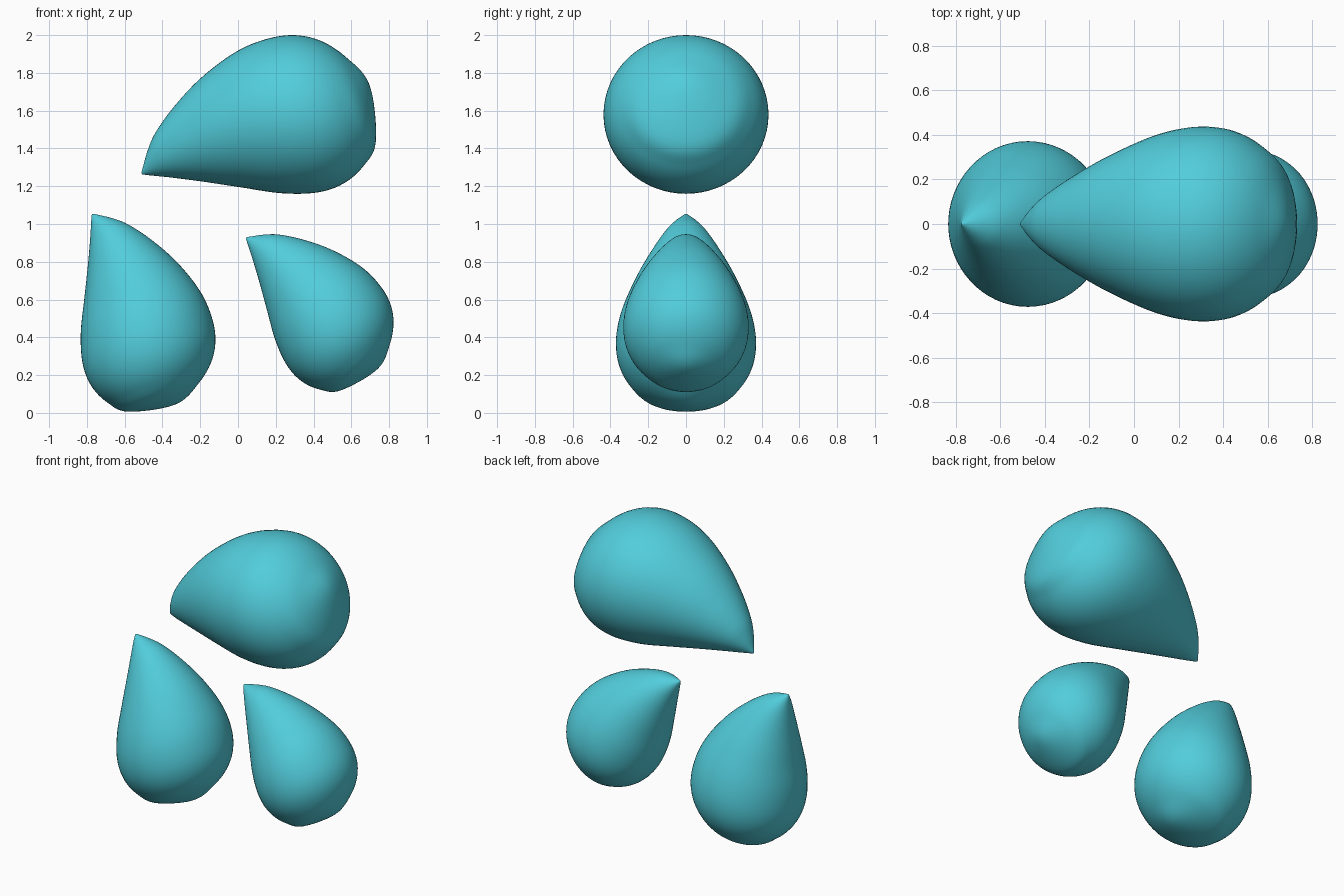
import bpy, bmesh, math
from mathutils import Vector

if "Cube" in bpy.data.objects:
    bpy.data.objects.remove(bpy.data.objects["Cube"])

teal = bpy.data.materials.new("teal")
teal.diffuse_color = (0.084, 0.61, 0.71, 1)
teal.use_nodes = True
teal.node_tree.nodes["Principled BSDF"].inputs["Base Color"].default_value = teal.diffuse_color

# Outline of the large drop in x, z: tip, convex edge, blunt pole, concave edge back to tip
TIP, POLE = (-0.51, 1.268), (0.697, 1.735)
UPPER = [(-0.505, 1.295), (-0.478, 1.39), (-0.436, 1.485), (-0.34, 1.62), (-0.20, 1.77),
         (-0.03, 1.90), (0.12, 1.97), (0.28, 2.0), (0.43, 1.973), (0.57, 1.885)]
LOWER = [(-0.495, 1.261), (-0.43, 1.254), (-0.345, 1.245), (-0.19, 1.225), (0.01, 1.195),
         (0.23, 1.163), (0.42, 1.167), (0.56, 1.215), (0.665, 1.308), (0.73, 1.44)]
CENTRE = Vector((0.305, 1.575))
SIDES, STEPS = 64, 6


def spline(points, steps):
    """Closed Catmull-Rom curve through the points."""
    p, n, out = [Vector(q) for q in points], len(points), []
    for i in range(n):
        a, b, c, d = (p[(i + k) % n] for k in (-1, 0, 1, 2))
        for s in range(steps):
            t = s / steps
            out.append(0.5 * (2 * b + (c - a) * t + (2 * a - 5 * b + 4 * c - d) * t ** 2
                              + (3 * b - a - 3 * c + d) * t ** 3))
    return out


outline = spline([TIP] + UPPER + [POLE] + LOWER[::-1], STEPS)
half = len(outline) // 2


def drop(name, centre, scale, degrees):
    """Round rings spanning the two edges of the outline, turned and scaled about the head."""
    ang = math.radians(degrees)
    ca, sa = math.cos(ang), math.sin(ang)

    def place(q, y):
        d = (q - CENTRE) * scale
        return (centre[0] + d.x * ca - d.y * sa, y * scale, centre[1] + d.x * sa + d.y * ca)

    bm = bmesh.new()
    rings = []
    for i in range(1, half):
        a, b = outline[i], outline[-i]
        mid, arm = (a + b) / 2, (a - b) / 2
        ring = []
        for k in range(SIDES):
            u = 2 * math.pi * k / SIDES
            ring.append(bm.verts.new(place(mid + arm * math.cos(u),
                                           arm.length * 1.015 * math.sin(u))))
        rings.append(ring)
    tip = bm.verts.new(place(outline[0], 0))
    pole = bm.verts.new(place(outline[half], 0))
    for k in range(SIDES):
        j = (k + 1) % SIDES
        bm.faces.new((tip, rings[0][k], rings[0][j]))
        bm.faces.new((pole, rings[-1][j], rings[-1][k]))
        for r, s in zip(rings, rings[1:]):
            bm.faces.new((r[k], s[k], s[j], r[j]))
    bmesh.ops.recalc_face_normals(bm, faces=bm.faces)
    for f in bm.faces:
        f.smooth = True
    me = bpy.data.meshes.new(name)
    bm.to_mesh(me)
    bm.free()
    me.materials.append(teal)
    bpy.context.collection.objects.link(bpy.data.objects.new(name, me))


drop("large_drop", CENTRE, 1.0, 0)
drop("left_drop", (-0.48, 0.372), 0.85, -87.6)
drop("right_drop", (0.508, 0.456), 0.76, -66.2)
